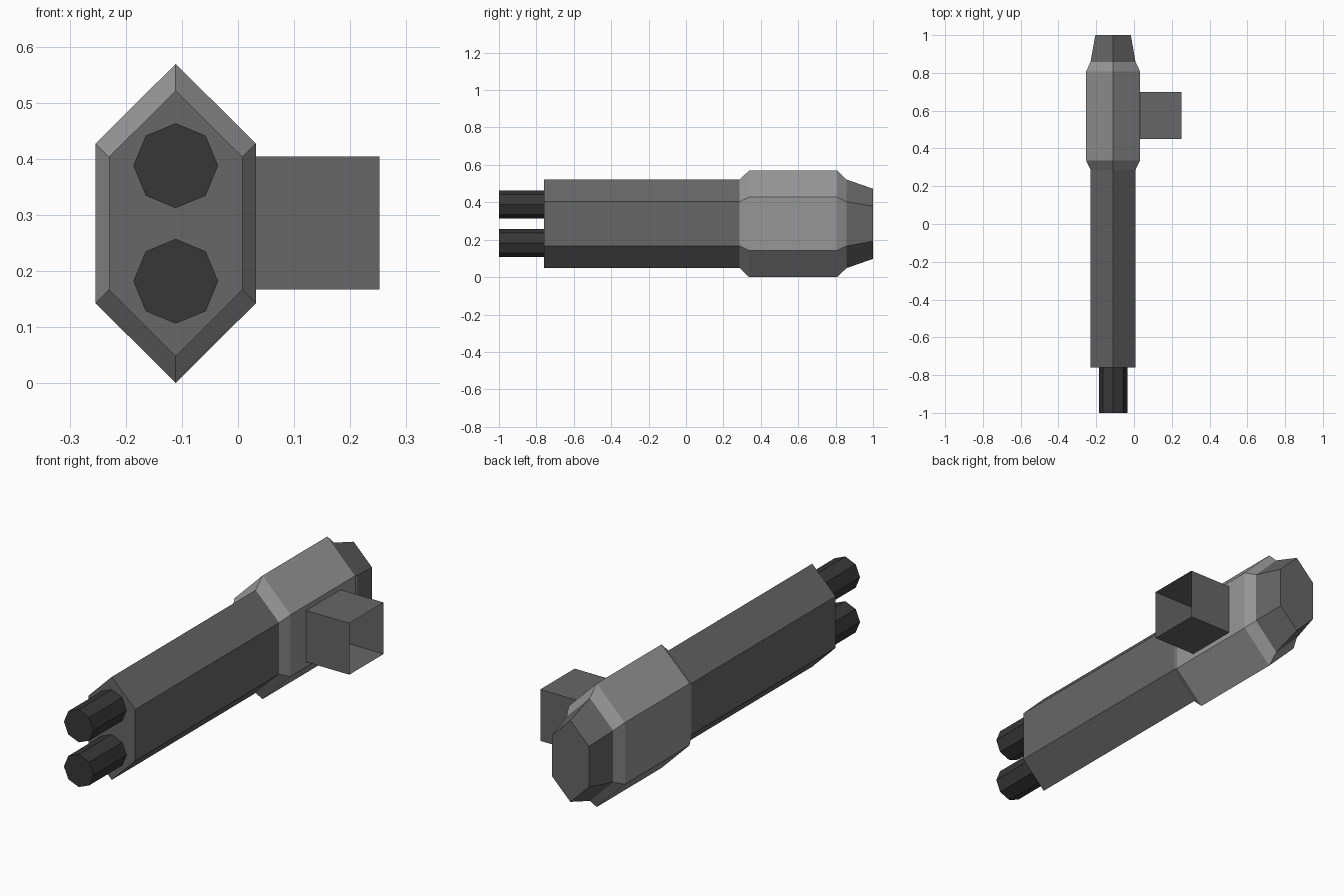
import bpy, bmesh, math

if "Cube" in bpy.data.objects:
    bpy.data.objects.remove(bpy.data.objects["Cube"])

CX, CZ = -0.111, 0.285  # long axis of the body


def material(name, v):
    m = bpy.data.materials.new(name)
    m.diffuse_color = (v, v, v, 1)
    m.use_nodes = True
    m.node_tree.nodes["Principled BSDF"].inputs["Base Color"].default_value = m.diffuse_color
    return m


mid = material("mid grey", 0.135)
light = material("light grey", 0.31)
dark = material("dark grey", 0.038)


def loft(name, mat, rings, cap_start=False, cap_end=False):
    """Skin a list of equal rings, optionally closing the ends."""
    bm = bmesh.new()
    rows = [[bm.verts.new(p) for p in ring] for ring in rings]
    n = len(rows[0])
    for a, b in zip(rows, rows[1:]):
        for i in range(n):
            j = (i + 1) % n
            bm.faces.new((a[i], a[j], b[j], b[i]))
    if cap_start:
        bm.faces.new(rows[0][::-1])
    if cap_end:
        bm.faces.new(rows[-1])
    me = bpy.data.meshes.new(name)
    bm.to_mesh(me)
    bm.free()
    me.materials.append(mat)
    ob = bpy.data.objects.new(name, me)
    bpy.context.collection.objects.link(ob)
    return ob


def hexagon(y, s):
    """Tall hexagon section, pointed at top and bottom."""
    shape = [(0, 0.237), (-0.119, 0.1185), (-0.119, -0.1185),
             (0, -0.237), (0.119, -0.1185), (0.119, 0.1185)]
    return [(CX + x * s, y, CZ + z * s) for x, z in reversed(shape)][::-1]


def octagon(y, z, r=0.0755):
    return [(CX - r * math.sin(i * math.pi / 4), y, z + r * math.cos(i * math.pi / 4))
            for i in range(8)]


def mount_ring(x):
    y0, y1, z0, z1 = 0.45, 0.70, 0.167, 0.404
    return [(x, y0, z0), (x, y1, z0), (x, y1, z1), (x, y0, z1)]


# Body: long front housing, wide bevelled collar, tapered tail
loft("front_housing", mid, [hexagon(-0.76, 1), hexagon(0.287, 1)], cap_start=True)
loft("collar", light, [hexagon(0.287, 1), hexagon(0.337, 1.2),
                       hexagon(0.808, 1.2), hexagon(0.858, 1)])
loft("tail", mid, [hexagon(0.858, 1), hexagon(1.0, 0.79)], cap_end=True)

# Twin barrels
for name, z in (("upper_barrel", 0.388), ("lower_barrel", 0.182)):
    loft(name, dark, [octagon(-1.0, z), octagon(-0.755, z)], cap_start=True)

# Side mount: thin square tube, open at its outer end
loft("side_mount", mid, [mount_ring(0.031), mount_ring(0.252)])

# Outward normals on every part
for ob in bpy.context.collection.objects:
    bm = bmesh.new()
    bm.from_mesh(ob.data)
    bmesh.ops.recalc_face_normals(bm, faces=bm.faces)
    bm.to_mesh(ob.data)
    bm.free()
